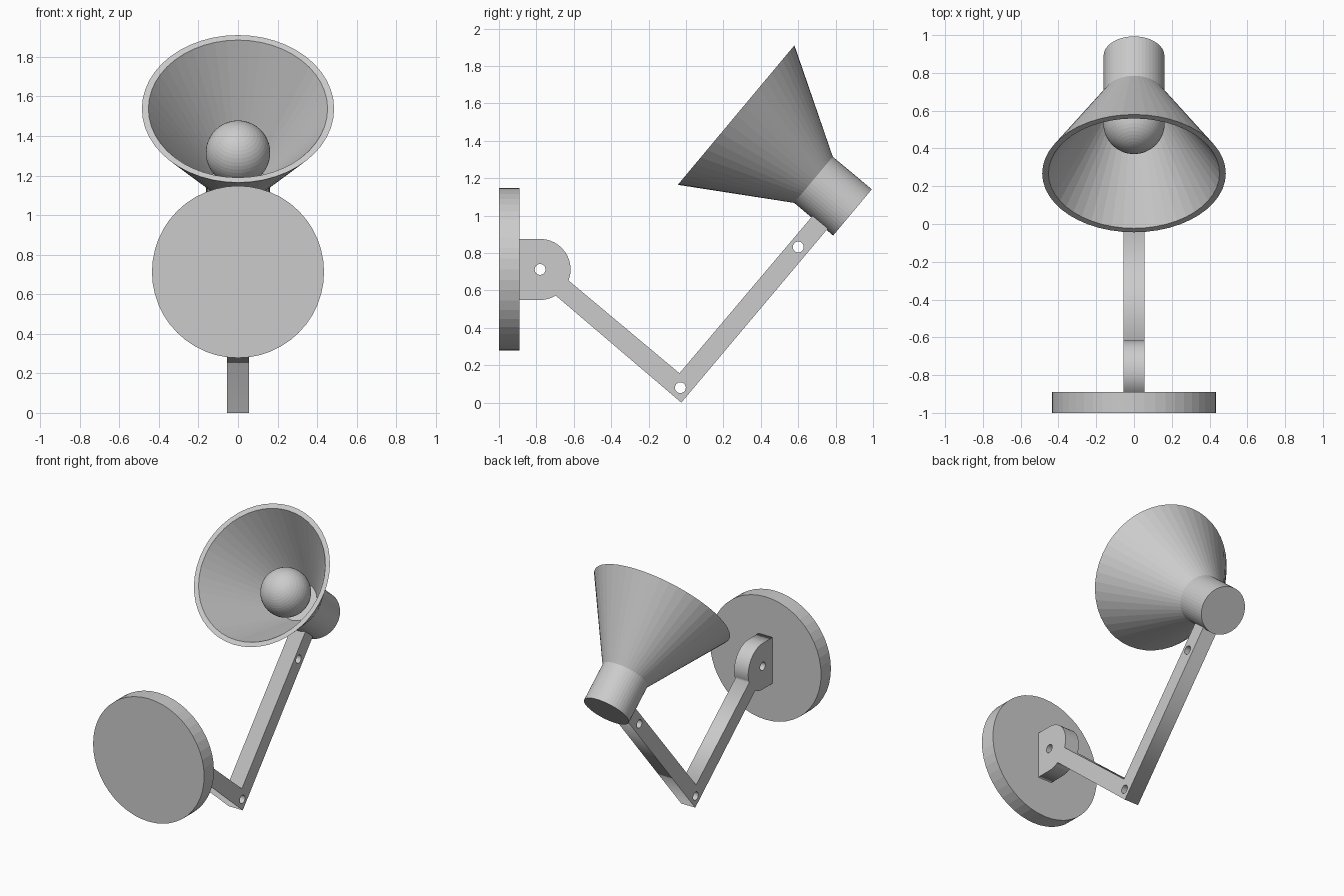
import bpy, bmesh
from math import sin, cos, pi, radians, atan2, asin, hypot
from mathutils import Vector

if "Cube" in bpy.data.objects:
    bpy.data.objects.remove(bpy.data.objects["Cube"])

SIDES = 48


def lathe(name, profile, origin, axis):
    """Spin a (radius, height) profile around an axis."""
    bm = bmesh.new()
    verts = [bm.verts.new((r, 0, h)) for r, h in profile]
    edges = [bm.edges.new(p) for p in zip(verts, verts[1:])]
    bmesh.ops.spin(bm, geom=verts + edges, cent=(0, 0, 0), axis=(0, 0, 1),
                   angle=2 * pi, steps=SIDES)
    bmesh.ops.remove_doubles(bm, verts=bm.verts, dist=1e-5)
    bmesh.ops.recalc_face_normals(bm, faces=bm.faces)
    mesh = bpy.data.meshes.new(name)
    bm.to_mesh(mesh)
    bm.free()
    ob = bpy.data.objects.new(name, mesh)
    ob.location = origin
    ob.rotation_euler = Vector(axis).to_track_quat('Z', 'Y').to_euler()
    bpy.context.collection.objects.link(ob)
    return ob


def arc(cy, cz, r, a0, a1, n):
    return [(cy + r * cos(a0 + (a1 - a0) * i / n),
             cz + r * sin(a0 + (a1 - a0) * i / n)) for i in range(n + 1)]


def plate(name, loops, half_width):
    """Extrude closed side-view (y, z) loops along x; inner loops become holes."""
    cu = bpy.data.curves.new(name, 'CURVE')
    cu.dimensions, cu.fill_mode, cu.extrude = '2D', 'BOTH', half_width
    for loop in loops:
        sp = cu.splines.new('POLY')
        sp.points.add(len(loop) - 1)
        for p, (y, z) in zip(sp.points, loop):
            p.co = (y, z, 0, 1)
        sp.use_cyclic_u = True
    ob = bpy.data.objects.new(name, cu)
    ob.rotation_euler = (pi / 2, 0, pi / 2)
    bpy.context.collection.objects.link(ob)
    bpy.ops.object.select_all(action='DESELECT')
    ob.select_set(True)
    bpy.context.view_layer.objects.active = ob
    bpy.ops.object.convert(target='MESH')
    return ob


# Wall disc
lathe("wall_plate", [(0, 0), (0.435, 0), (0.435, 0.11), (0, 0.11)],
      (0, -1, 0.713), (0, 1, 0))

# Bracket and bent arm as one flush plate with pin holes
pivot, elbow, pin = (-0.78, 0.712), (-0.03, 0.08), (0.6, 0.832)
R, w = 0.163, 0.053
tilt = atan2(elbow[1] - pivot[1], elbow[0] - pivot[0])
half = asin(w / R)
d = Vector((0.643, 0.766))
n = Vector((d.y, -d.x)) * w
end = Vector((0.745, 0.997))
outline = [(-0.90, pivot[1] - R)]
outline += arc(*pivot, R, -pi / 2, tilt - half, 6)
outline += [(-0.025, 0.0), tuple(end + n), tuple(end - n), (-0.035, 0.157)]
outline += arc(*pivot, R, tilt + half, pi / 2, 16)
outline += [(-0.90, pivot[1] + R)]
holes = [arc(*c, 0.029, 0, 2 * pi * 23 / 24, 23) for c in (pivot, elbow, pin)]
plate("bracket_and_arm", [outline] + holes, 0.055)

# Lamp head: solid neck with a hollow conical shade
base = Vector((0, 0.89, 1.017))
axis = Vector((0, -0.767, 0.6415)).normalized()
lathe("shade", [(0, 0), (0.161, 0), (0.161, 0.272), (0.486, 0.811),
                (0.453, 0.811), (0.128, 0.272), (0, 0.272)], base, axis)

# Bulb with a short stem
r = 0.163
bulb = [(0, -0.2), (0.06, -0.2)]
bulb += [(max(0, r * cos(a)), r * sin(a)) for a in
         [radians(-68 + 158 * i / 22) for i in range(23)]]
lathe("bulb", bulb, base + axis * 0.465, axis)
